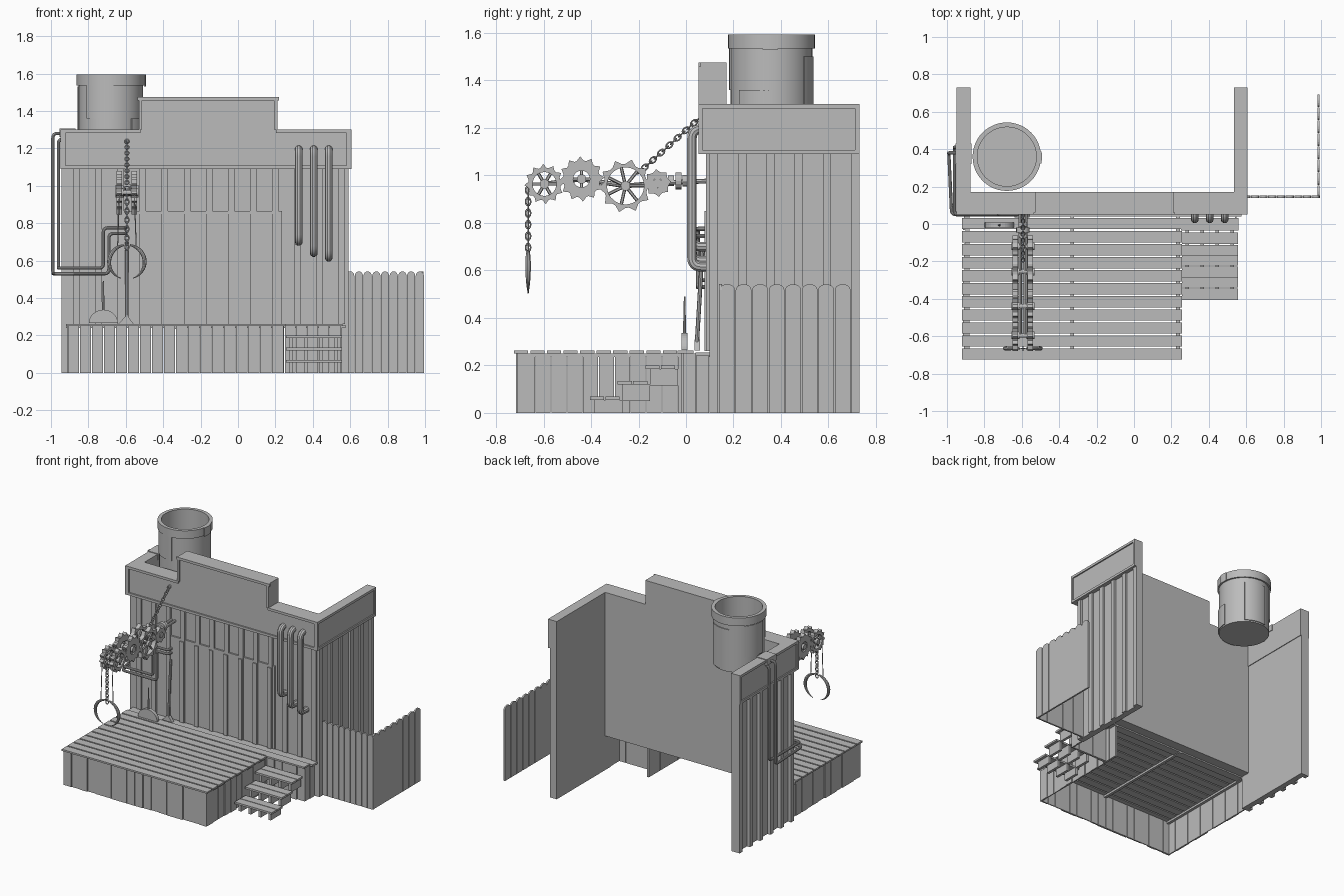
import bpy, bmesh, math, random
from mathutils import Vector, Matrix

random.seed(4)
if "Cube" in bpy.data.objects:
    bpy.data.objects.remove(bpy.data.objects["Cube"])

grey = bpy.data.materials.new("plain grey")
grey.use_nodes = True
tone = (0.5, 0.5, 0.5, 1)
grey.diffuse_color = tone
grey.node_tree.nodes["Principled BSDF"].inputs["Base Color"].default_value = tone


def finish(name, bm, smooth=False):
    bmesh.ops.recalc_face_normals(bm, faces=bm.faces)
    mesh = bpy.data.meshes.new(name)
    bm.to_mesh(mesh)
    bm.free()
    mesh.materials.append(grey)
    obj = bpy.data.objects.new(name, mesh)
    bpy.context.collection.objects.link(obj)
    if smooth:
        bpy.ops.object.select_all(action='DESELECT')
        obj.select_set(True)
        bpy.context.view_layer.objects.active = obj
        bpy.ops.object.shade_smooth_by_angle()
    return obj


def add_prism(bm, points, depth):
    face = bm.faces.new([bm.verts.new(p) for p in points])
    new = bmesh.ops.extrude_face_region(bm, geom=[face])["geom"]
    bmesh.ops.translate(bm, vec=depth, verts=[v for v in new if isinstance(v, bmesh.types.BMVert)])


def add_box(bm, x0, x1, y0, y1, z0, z1):
    add_prism(bm, [(x0, y0, z0), (x1, y0, z0), (x1, y1, z0), (x0, y1, z0)], (0, 0, z1 - z0))


def boxes(name, *items):
    bm = bmesh.new()
    for item in items:
        add_box(bm, *item)
    return finish(name, bm)


def add_rod(bm, a, b, radius, end_radius=None, sides=16):
    a, b = Vector(a), Vector(b)
    turn = (b - a).to_track_quat('Z', 'Y').to_matrix().to_4x4()
    bmesh.ops.create_cone(bm, cap_ends=True, segments=sides, radius1=radius,
                          radius2=radius if end_radius is None else end_radius,
                          depth=(b - a).length, matrix=Matrix.Translation((a + b) / 2) @ turn)


def tube(name, corners, radius, bend=0.04, taper=None):
    """Swept round tube with rounded corners; taper gives a radius per point."""
    corners = [Vector(c) for c in corners]
    path = [corners[0]]
    for before, here, after in zip(corners, corners[1:], corners[2:]):
        if bend:
            a = here + (before - here).normalized() * bend
            b = here + (after - here).normalized() * bend
            for i in range(7):
                t = i / 6
                path.append(a * (1 - t) ** 2 + here * 2 * t * (1 - t) + b * t * t)
        else:
            path.append(here)
    path.append(corners[-1])
    curve = bpy.data.curves.new(name, 'CURVE')
    curve.dimensions = '3D'
    curve.bevel_depth = radius
    curve.bevel_resolution = 3
    curve.use_fill_caps = True
    spline = curve.splines.new('POLY')
    spline.points.add(len(path) - 1)
    for i, (point, place) in enumerate(zip(spline.points, path)):
        point.co = (*place, 1)
        point.radius = taper(i / (len(path) - 1)) if taper else 1
    helper = bpy.data.objects.new(name, curve)
    bpy.context.collection.objects.link(helper)
    bpy.context.view_layer.update()
    bm = bmesh.new()
    bm.from_mesh(helper.evaluated_get(bpy.context.evaluated_depsgraph_get()).to_mesh())
    bpy.data.objects.remove(helper)
    return finish(name, bm, True)


def lathe(name, profile, centre, start=0, sweep=math.tau, steps=48):
    bm = bmesh.new()
    verts = [bm.verts.new((r, 0, z)) for r, z in profile]
    edges = [bm.edges.new((a, b)) for a, b in zip(verts, verts[1:] + verts[:1])]
    bmesh.ops.rotate(bm, verts=verts, matrix=Matrix.Rotation(start, 3, 'Z'))
    bmesh.ops.spin(bm, geom=verts + edges, axis=(0, 0, 1), cent=(0, 0, 0), angle=sweep, steps=steps)
    bmesh.ops.remove_doubles(bm, verts=bm.verts, dist=0.0001)
    bmesh.ops.holes_fill(bm, edges=[e for e in bm.edges if e.is_boundary])
    bmesh.ops.translate(bm, vec=centre, verts=bm.verts)
    return finish(name, bm, True)


# Walls of the open-backed building
LEFT, RIGHT, BACK, TOP = -0.92, 0.575, 0.73, 1.3
boxes("front_wall", (LEFT, RIGHT, 0.1, 0.17, 0.25, TOP))
boxes("left_wall", (LEFT, -0.88, 0.1, BACK, 0, TOP))
boxes("right_wall", (0.535, RIGHT, 0.1, BACK, 0, TOP))
boxes("door_panel", (-0.63, 0.235, 0.088, 0.1, 0.26, 0.865))

# Battens covering the board joints
front = [LEFT + 0.04 + 0.118 * i for i in range(13)]
boxes("front_battens", *[(x, x + 0.035, 0.085, 0.1, 0.26, 1.1) for x in front])
boxes("door_battens", *[(x, x + 0.03, 0.077, 0.09, 0.26, 0.85) for x in front if -0.6 < x < 0.2])
side = [0.1 + 0.119 * i for i in range(6)]
boxes("left_battens", *[(LEFT - 0.025, LEFT, y, y + 0.035, 0, 1.1) for y in side])
boxes("right_battens", *[(RIGHT, RIGHT + 0.015, y, y + 0.035, 0, 1.1) for y in side])

# Parapet with raised centre and thin raised rim
L, R, LOW = -0.94, 0.597, 1.09
bm = bmesh.new()
outline = [(L, LOW), (R, LOW), (R, TOP), (0.21, TOP), (0.21, 1.475), (-0.53, 1.475), (-0.53, TOP), (L, TOP)]
add_prism(bm, [(x, 0.062, z) for x, z in outline], (0, 0.108, 0))
finish("front_parapet", bm)
boxes("side_parapets", (L, -0.875, 0.17, BACK, LOW, TOP), (0.535, R, 0.17, BACK, LOW, TOP))
rim = 0.018
bm = bmesh.new()
for (xa, za), (xb, zb) in zip(outline, outline[1:] + outline[:1]):
    if za == zb:
        low = za if za == LOW else za - rim
        add_box(bm, min(xa, xb) - 0.008, max(xa, xb) + 0.008, 0.052, 0.062, low, low + rim)
    else:
        inside = -rim if xa > 0 else rim
        add_box(bm, min(xa, xa + inside), max(xa, xa + inside), 0.052, 0.062, min(za, zb), max(za, zb))
for x in (L - 0.009, R):
    for z in (LOW, TOP - rim):
        add_box(bm, x, x + 0.009, 0.052, BACK, z, z + rim)
    for y in (0.052, BACK - rim):
        add_box(bm, x, x + 0.009, y, y + rim, LOW, TOP)
finish("parapet_rim", bm)

# Water tank, open at the top
tank_place = (-0.68, 0.36, 0)
lathe("water_tank", [(0, 1.19), (0.172, 1.19), (0.172, 1.535), (0.183, 1.535), (0.183, 1.594),
                     (0.158, 1.594), (0.158, 1.25), (0, 1.25)], tank_place)
for i, (turn, low, high) in enumerate([(3.9, 1.36, 1.535), (5.4, 1.2, 1.36), (0.9, 1.2, 1.5), (2.4, 1.3, 1.53)]):
    lathe(f"tank_patch_{i}", [(0.17, low), (0.178, low), (0.178, high), (0.17, high)], tank_place, turn, 0.9, 10)
lathe("tank_rim_clamp", [(0.18, 1.53), (0.188, 1.53), (0.188, 1.594), (0.18, 1.594)], tank_place, -0.2, 0.35, 5)

# Deck planks and skirting
pitch = 0.0697
boxes("deck_planks", *[(LEFT, 0.56 if i > 9 else 0.257, y, y + 0.06, 0.25, 0.262)
                       for i in range(11) for y in [-0.725 + pitch * i]])
boxes("deck_joists", *[(x, x + 0.02, -0.7, 0.1, 0.235, 0.25) for x in (-0.9, -0.34, 0.225)],
      (0.25, 0.56, -0.035, -0.02, 0.25, 0.262), (LEFT, RIGHT, 0.04, 0.1, 0.24, 0.255))


def skirting(name, start, end, count, place):
    step = (end - start) / count
    items = []
    for i in range(count):
        a, d = start + step * i, random.choice((0, 0.004, 0.008))
        items.append(place(a, a + step - 0.003, d))
    boxes(name, *items)


skirting("skirt_front", -0.91, 0.245, 18, lambda a, b, d: (a, b, -0.715 + d, -0.7, 0, 0.25))
skirting("skirt_left", -0.7, 0.1, 12, lambda a, b, d: (-0.913 + d, -0.9, a, b, 0, 0.25))
skirting("skirt_right", -0.7, 0.1, 12, lambda a, b, d: (0.232, 0.247 - d, a, b, 0, 0.25))
skirting("skirt_behind_steps", 0.25, 0.55, 5, lambda a, b, d: (a, b, -0.02 + d, 0, 0, 0.25))
skirting("skirt_end", -0.01, 0.1, 2, lambda a, b, d: (0.54, 0.553 - d, a, b, 0, 0.25))

# Steps: three treads of two planks on four stringers
bm = bmesh.new()
for i in range(3):
    y, z = -0.405 + 0.117 * i, 0.055 + 0.065 * i
    for k in (0, 0.065):
        add_box(bm, 0.257, 0.556, y + k, y + k + 0.06, z, z + 0.014)
    for k in range(4):
        x = 0.275 + 0.08 * k
        add_box(bm, x, x + 0.02, y + 0.02, y + 0.137, max(0, z - 0.07), z)
finish("steps", bm)

# Round-topped fence
bm = bmesh.new()


def picket(origin, along, width, depth):
    origin, along, r = Vector(origin), Vector(along), width / 2
    points = [origin, origin + along * width]
    for i in range(9):
        t = math.pi * i / 8
        points.append(origin + along * (r + r * math.cos(t)) + Vector((0, 0, 0.518 + 0.024 * math.sin(t))))
    add_prism(bm, points, depth)


for i in range(9):
    picket((0.578 + 0.0465 * i, 0.14, 0), (1, 0, 0), 0.044, (0, 0.012, 0))
for i in range(8):
    picket((0.98, 0.14 + 0.0695 * i, 0), (0, 1, 0), 0.066, (0.012, 0, 0))
finish("fence", bm)

# Wall pipes
for i, low in enumerate((0.7, 0.64, 0.615)):
    x = 0.325 + 0.08 * i
    tube(f"wall_pipe_{i}", [(x, 0.11, 1.195), (x, 0.025, 1.195), (x, 0.025, low), (x, 0.11, low)], 0.021)
for i in (0, 1):
    d = 0.03 * i
    tube(f"side_pipe_{i}", [(-0.93, 0.38 + d, 1.28 - d), (-0.99 + d, 0.38 + d, 1.28 - d),
                            (-0.99 + d, 0.38 + d, 0.53 + d), (-0.975 + d / 2, 0.05, 0.53 + d),
                            (-0.69 - d, 0.05, 0.53 + d), (-0.69 - d, 0.05, 0.745 + d),
                            (-0.6, 0.05, 0.745 + d), (-0.6, 0.11, 0.745 + d)], 0.009, 0.025)
boxes("side_pipe_bracket", (-0.955, -0.87, 0.32, 0.43, 1.26, 1.305))

# Crane arm: paired gears on axles
MID = -0.594


def gear(name, y, z, radius, teeth, hole, spokes):
    bm = bmesh.new()
    root = radius * 0.82
    for x in (MID - 0.055, MID + 0.025):
        n = teeth * 4
        outer, inner = [], []
        for i in range(n):
            t = math.tau * i / n
            r = radius if i % 4 < 2 and teeth else root
            if i % 4 < 2:
                t += (0.12 if i % 4 == 0 else -0.12) * math.tau / teeth
            for ring, size in ((outer, r), (inner, hole)):
                ring.append((x, y + size * math.cos(t), z + size * math.sin(t)))
        for i in range(n):
            k = (i + 1) % n
            add_prism(bm, [outer[i], outer[k], inner[k], inner[i]], (0.03, 0, 0))
        for i in range(spokes):
            t = math.tau * i / spokes
            hub, end = Vector((x + 0.015, y, z)), Vector((0, math.cos(t), math.sin(t)))
            add_rod(bm, hub, hub + end * (hole + 0.005), 0.007, sides=6)
        add_rod(bm, (x - 0.006, y, z), (x + 0.036, y, z), 0.02)
    add_rod(bm, (MID - 0.06, y, z), (MID + 0.06, y, z), 0.012)
    finish(name, bm)


gear("gear_tip", -0.596, 0.964, 0.084, 12, 0.05, 6)
gear("gear_second", -0.44, 0.985, 0.095, 12, 0.035, 4)
gear("gear_large", -0.255, 0.956, 0.113, 10, 0.078, 7)
gear("gear_small", -0.12, 0.968, 0.058, 8, 0.02, 4)
bm = bmesh.new()
joints = [(-0.596, 0.964), (-0.44, 0.985), (-0.255, 0.956), (-0.12, 0.968), (0.1, 0.977)]
for x in (MID - 0.014, MID + 0.014):
    for a, b in zip(joints, joints[1:]):
        add_rod(bm, (x, *a), (x, *b), 0.01, sides=8)
for y, r in ((-0.075, 0.022), (-0.045, 0.036), (-0.015, 0.024)):
    add_rod(bm, (MID, y, 0.977), (MID, y + 0.025, 0.977), r)
finish("crane_arm", bm)


# Chains of alternating links
def chain(name, start, end):
    start, end = Vector(start), Vector(end)
    count = round((end - start).length / 0.024)
    turn = (end - start).to_track_quat('X', 'Z').to_matrix().to_4x4()
    bm = bmesh.new()
    for i in range(count):
        bpy.ops.mesh.primitive_torus_add(major_segments=12, minor_segments=6, major_radius=0.012, minor_radius=0.0037)
        link = bpy.context.object
        link.data.transform(Matrix.Translation(start.lerp(end, (i + 0.5) / count)) @ turn
                            @ Matrix.Rotation(math.pi / 2 * (i % 2), 4, 'X') @ Matrix.Diagonal((1.3, 0.9, 1, 1)))
        bm.from_mesh(link.data)
        bpy.data.objects.remove(link)
    finish(name, bm, True)


chain("support_chain", (MID, -0.2, 1.01), (MID, 0.06, 1.245))
chain("hanging_chain", (MID, -0.665, 0.95), (MID, -0.665, 0.66))

# Grabbing claw with two tapered jaws and thin cables
for name, sign in (("left", 1), ("right", -1)):
    arc = [math.radians(80 - 150 * i / 20) for i in range(21)]
    tube(f"claw_{name}", [(MID + sign * 0.095 * math.cos(t), -0.665, 0.592 + 0.092 * math.sin(t)) for t in arc],
         0.011, 0, lambda t: 0.25 + math.sin(math.pi * min(1, t * 0.95 + 0.1)) * 0.8)
    tube(f"claw_cable_{name}", [(MID + sign * 0.04, -0.665, 0.95), (MID + sign * 0.05, -0.665, 0.67)], 0.003, 0)

# Tools leaning on the wall
bm = bmesh.new()
half = [math.pi * i / 16 for i in range(17)]
add_prism(bm, [(-0.72 + 0.078 * math.cos(t), -0.018, 0.265 + 0.072 * math.sin(t)) for t in half], (0, 0.025, 0))
add_rod(bm, (-0.72, -0.006, 0.33), (-0.72, -0.006, 0.49), 0.007, 0.003, 8)
finish("shovel", bm)
bm = bmesh.new()
add_rod(bm, (MID, 0.045, 0.28), (MID, 0.07, 0.7), 0.009, sides=8)
add_prism(bm, [(MID - 0.045, 0.035, 0.262), (MID + 0.035, 0.035, 0.262), (MID, 0.035, 0.31)], (0, 0.025, 0))
finish("broom", bm)
